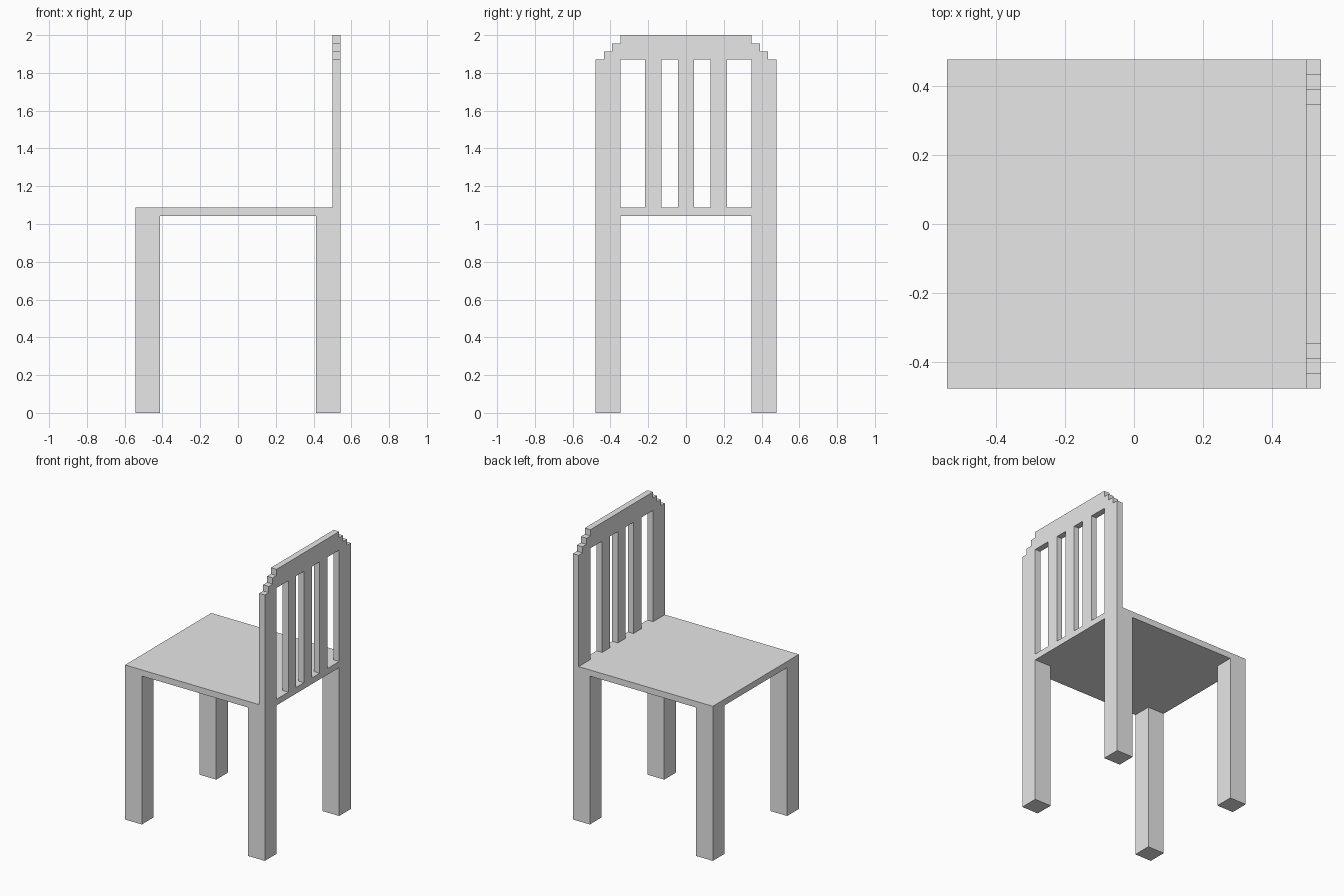
import bpy
import bmesh
from mathutils import Vector

cube = bpy.data.objects.get("Cube")
if cube:
    bpy.data.objects.remove(cube, do_unlink=True)

U = 1 / 23  # grid step: the chair is 46 steps tall

grey = bpy.data.materials.new("plain_grey")
grey.use_nodes = True
grey.diffuse_color = (0.8, 0.8, 0.8, 1)
grey.node_tree.nodes["Principled BSDF"].inputs["Base Color"].default_value = (0.8, 0.8, 0.8, 1)


def prism(name, profile, x0, x1):
    """Extrude a (y, z) profile along x, all measured in grid steps."""
    bm = bmesh.new()
    face = bm.faces.new([bm.verts.new((x0 * U, y * U, z * U)) for y, z in profile])
    out = bmesh.ops.extrude_face_region(bm, geom=[face])
    moved = [v for v in out["geom"] if isinstance(v, bmesh.types.BMVert)]
    bmesh.ops.translate(bm, verts=moved, vec=Vector(((x1 - x0) * U, 0, 0)))
    bmesh.ops.recalc_face_normals(bm, faces=bm.faces)
    mesh = bpy.data.meshes.new(name)
    bm.to_mesh(mesh)
    bm.free()
    mesh.materials.append(grey)
    obj = bpy.data.objects.new(name, mesh)
    bpy.context.collection.objects.link(obj)
    return obj


def box(name, x0, x1, y0, y1, z0, z1):
    return prism(name, [(y0, z0), (y1, z0), (y1, z1), (y0, z1)], x0, x1)


HALF_X, HALF_Y, LEG = 12.5, 11, 3
SEAT_Z, SEAT_TOP, CREST_Z = 24, 25, 43
BACK_X = HALF_X - 1

# Seat slab
box("seat", -HALF_X, HALF_X, -HALF_Y, HALF_Y, SEAT_Z, SEAT_TOP)

# Four square legs and the two backrest posts
for side, y0 in (("right", -HALF_Y), ("left", HALF_Y - LEG)):
    for end, x0 in (("open_end", -HALF_X), ("backrest_end", HALF_X - LEG)):
        box(f"{side}_{end}_leg", x0, x0 + LEG, y0, y0 + LEG, 0, SEAT_Z)
    box(f"{side}_back_post", BACK_X, HALF_X, y0, y0 + LEG, SEAT_TOP, CREST_Z)

# Three upright slats
for i, y in enumerate((-4, 0, 4)):
    box(f"back_slat_{i + 1}", BACK_X, HALF_X, y - 1, y + 1, SEAT_TOP, CREST_Z)

# Crest rail with stepped corners
half = []
for step in range(3):
    y = HALF_Y - 1 - step
    half += [(y, CREST_Z + step), (y, CREST_Z + step + 1)]
prism("crest_rail", half + [(-y, z) for y, z in reversed(half)], BACK_X, HALF_X)
